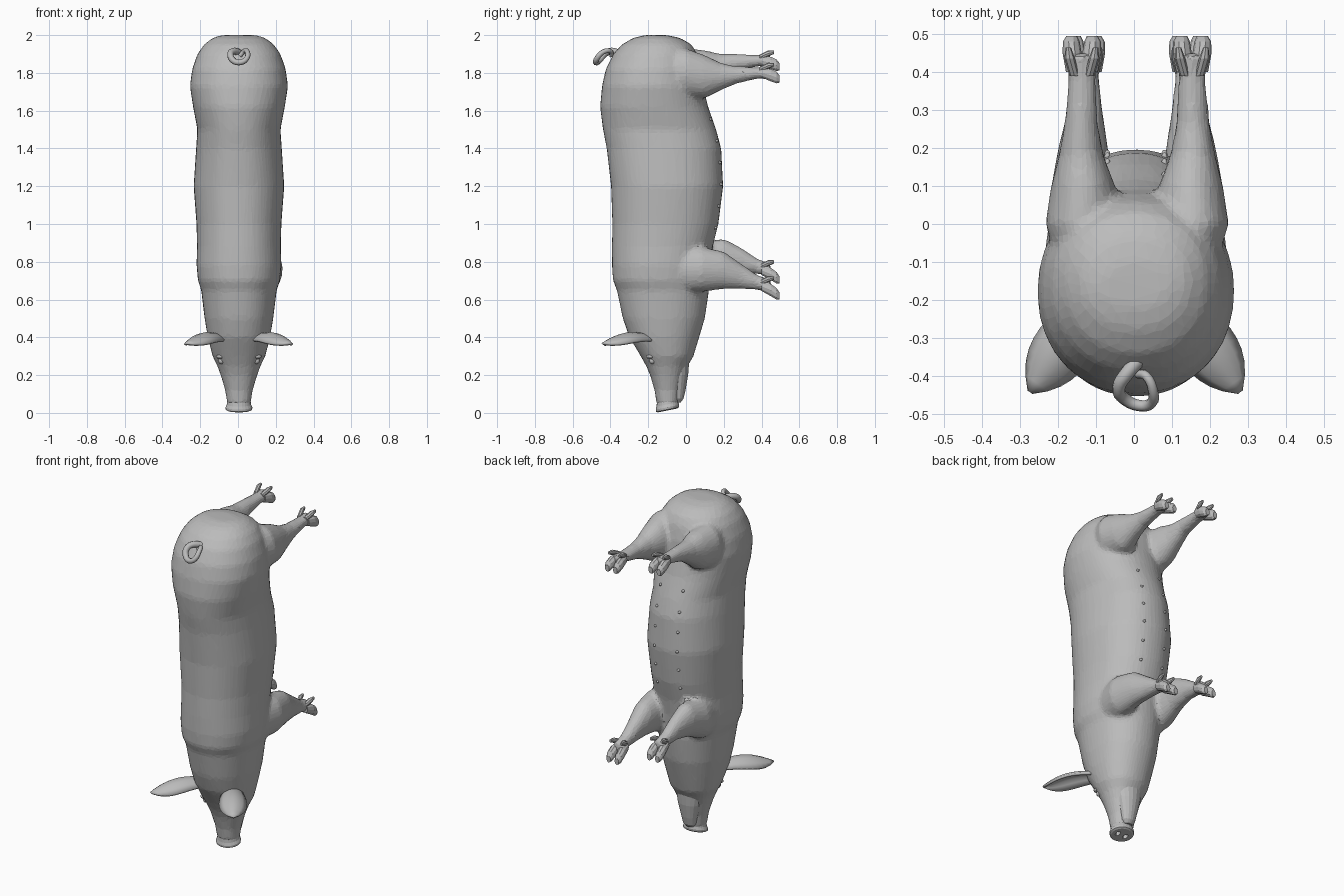
import bpy, bmesh, math
from mathutils import Vector

if "Cube" in bpy.data.objects:
    bpy.data.objects.remove(bpy.data.objects["Cube"])

skin = bpy.data.materials.new("grey skin")
skin.diffuse_color = (0.5, 0.5, 0.5, 1)
skin.use_nodes = True
skin.node_tree.nodes["Principled BSDF"].inputs["Base Color"].default_value = skin.diffuse_color


def loft(bm, rings, axis="z", n=28, power=2.0):
    """Skin rings of (centre, radius_x, other_radius) lying across the axis."""
    loops = []
    for c, ru, rv in rings:
        loop = []
        for i in range(n):
            a = 2 * math.pi * i / n
            u = math.copysign(abs(math.cos(a)) ** (2 / power), math.cos(a)) * ru
            v = math.copysign(abs(math.sin(a)) ** (2 / power), math.sin(a)) * rv
            off = Vector((u, v, 0)) if axis == "z" else Vector((u, 0, v))
            loop.append(bm.verts.new(Vector(c) + off))
        loops.append(loop)
    faces = [bm.faces.new(loops[0]), bm.faces.new(loops[-1])]
    for a, b in zip(loops, loops[1:]):
        for i in range(n):
            j = (i + 1) % n
            faces.append(bm.faces.new((a[i], a[j], b[j], b[i])))
    bmesh.ops.recalc_face_normals(bm, faces=faces)


def finish(bm, name, smooth=False):
    me = bpy.data.meshes.new(name)
    bm.to_mesh(me)
    bm.free()
    me.materials.append(skin)
    ob = bpy.data.objects.new(name, me)
    bpy.context.collection.objects.link(ob)
    for p in me.polygons:
        p.use_smooth = smooth
    return ob


def blob(name, loc, size, smooth=True):
    bm = bmesh.new()
    bmesh.ops.create_uvsphere(bm, u_segments=12, v_segments=8, radius=1)
    for v in bm.verts:
        v.co = Vector(loc) + Vector([a * b for a, b in zip(v.co, size)])
    return finish(bm, name, smooth)


# Trunk and head profile: height, back line, belly line, half width
TRUNK = [
    (2.0, -.22, -.10, .09), (1.985, -.28, -.03, .14), (1.95, -.34, .03, .185),
    (1.9, -.385, .06, .22), (1.82, -.425, .08, .248), (1.73, -.445, .09, .26),
    (1.62, -.455, .118, .243), (1.5, -.44, .16, .22), (1.4, -.42, .187, .227),
    (1.2, -.397, .197, .24), (1.0, -.39, .172, .225), (.88, -.392, .142, .222),
    (.78, -.392, .127, .225), (.7, -.387, .122, .217), (.65, -.366, .122, .2),
    (.5, -.335, .1, .182), (.4, -.3, .07, .165), (.3, -.24, .04, .14),
    (.25, -.212, .01, .115), (.2, -.19, -.01, .097), (.12, -.167, -.03, .073),
    (.04, -.155, -.04, .062)]

# Leg sections: x, y, z, radius in x, radius in z
HIND = [(.13, -.12, 1.8, .08, .12), (.15, 0, 1.80, .097, .13),
        (.147, .1, 1.78, .085, .115), (.152, .18, 1.78, .06, .075),
        (.152, .26, 1.788, .045, .048), (.15, .38, 1.80, .037, .031),
        (.15, .45, 1.80, .042, .035)]
FORE = [(.13, -.05, .76, .08, .12), (.15, .08, .76, .085, .12),
        (.147, .2, .755, .066, .1), (.142, .3, .72, .046, .065),
        (.14, .38, .69, .036, .04), (.14, .45, .67, .042, .035)]


def leg_centre(side, lift, x, y, z):
    """The left legs are swung a little towards the tail."""
    if side < 0:
        z += lift * min(1, max(0, y / .25))
        x -= .01
    return side * x + .003, y, z


# Body with all four legs, blended into one skin
bm = bmesh.new()
loft(bm, [((.005, (a + b) / 2, z), w, (b - a) / 2) for z, a, b, w in TRUNK],
     n=40, power=2.15)
for side in (-1, 1):
    for sections, lift in ((HIND, .065), (FORE, .085)):
        loft(bm, [(leg_centre(side, lift, x, y, z), rx, rz)
                  for x, y, z, rx, rz in sections], axis="y", n=20)
body = finish(bm, "body_and_legs")
rm = body.modifiers.new("blend", "REMESH")
rm.mode = "VOXEL"
rm.voxel_size = .013
sm = body.modifiers.new("soften", "SMOOTH")
sm.factor = .5
sm.iterations = 8
dc = body.modifiers.new("facets", "DECIMATE")
dc.ratio = .15

# Cloven hooves and dew claws
for side, sname in ((-1, "left"), (1, "right")):
    for sections, lift, drop, lname in ((HIND, .065, .025, "hind"),
                                        (FORE, .085, .04, "front")):
        x, y, z = leg_centre(side, lift, *sections[-1][:3])
        bm = bmesh.new()
        for s in (-1, 1):
            loft(bm, [((x + s * .02, .40, z), .022, .026),
                      ((x + s * .026, .45, z - drop * .5), .025, .034),
                      ((x + s * .028, .48, z - drop), .022, .032),
                      ((x + s * .027, .495, z - drop * 1.3), .014, .02)],
                 axis="y", n=10)
            loft(bm, [((x + s * .02, .39, z + .018), .013, .014),
                      ((x + s * .032, .435, z + .038), .014, .016),
                      ((x + s * .036, .465, z + .044), .007, .009)],
                 axis="y", n=8)
        finish(bm, f"{lname}_{sname}_hoof")

# Snout disc, tilted, with two nostril holes
bm = bmesh.new()
loft(bm, [((.005, -.098, z), rx, ry) for z, rx, ry in (
    (.08, .06, .055), (.045, .064, .058), (.03, .071, .062), (.018, .07, .06),
    (.013, .06, .052))], n=24)
for v in bm.verts:
    v.co.z += (v.co.y + .098) * .2
snout = finish(bm, "snout")
bm = bmesh.new()
for s in (-1, 1):
    loft(bm, [((.005 + s * .026, -.1, z), .013, .018) for z in (-.05, .035)], n=10)
cutter = finish(bm, "nostril_cutter")
cutter.hide_render = True
cutter.hide_viewport = True
cut = snout.modifiers.new("nostrils", "BOOLEAN")
cut.operation = "DIFFERENCE"
cut.object = cutter

# Lower jaw
bm = bmesh.new()
loft(bm, [((.005, y, z), rx, ry) for y, z, rx, ry in (
    (-.05, .30, .09, .07), (-.04, .2, .07, .052), (-.042, .12, .05, .04),
    (-.043, .075, .04, .03), (-.046, .055, .025, .018))], n=18)
finish(bm, "lower_jaw")

# Ears: cupped leaves opening towards the snout
for side, sname in ((-1, "left"), (1, "right")):
    bm = bmesh.new()
    rows = []
    for i in range(11):
        s = i / 10
        w = (.045 + .07 * s) * (1 - s ** 3) + .003
        row = []
        for j in range(7):
            t = (j - 3) / 3
            x = .10 + .175 * s + .81 * w * t
            y = -.20 - .24 * s + .59 * w * t
            z = .41 - .045 * s + .03 * math.sin(math.pi * s) - .6 * w * t * t
            row.append(bm.verts.new((side * x + .003, y, z)))
        rows.append(row)
    for a, b in zip(rows, rows[1:]):
        for j in range(6):
            bm.faces.new((a[j], a[j + 1], b[j + 1], b[j]))
    bmesh.ops.recalc_face_normals(bm, faces=bm.faces[:])
    ear = finish(bm, f"{sname}_ear", smooth=True)
    sol = ear.modifiers.new("thickness", "SOLIDIFY")
    sol.thickness = .014
    sol.offset = 0

    # Eye with a brow fold above it
    blob(f"{sname}_eye", (.005 + side * .093, -.178, .275), (.017, .017, .017))
    blob(f"{sname}_brow", (.005 + side * .095, -.188, .298), (.026, .022, .012))

# Curly tail
cu = bpy.data.curves.new("tail", "CURVE")
cu.dimensions = "3D"
cu.bevel_depth = .017
cu.bevel_resolution = 2
cu.resolution_u = 4
path = [(.02, -.35, 1.9), (-.02, -.395, 1.915), (-.04, -.43, 1.90),
        (-.025, -.46, 1.865), (.015, -.478, 1.856), (.045, -.472, 1.875),
        (.05, -.44, 1.91), (.032, -.40, 1.915), (.01, -.395, 1.89)]
sp = cu.splines.new("BEZIER")
sp.bezier_points.add(len(path) - 1)
for k, (p, co) in enumerate(zip(sp.bezier_points, path)):
    p.co = co
    p.handle_left_type = p.handle_right_type = "AUTO"
    p.radius = 1.15 - .06 * k
cu.use_fill_caps = True
cu.materials.append(skin)
bpy.context.collection.objects.link(bpy.data.objects.new("tail", cu))


# Teats in two rows along the belly
def belly(x, z):
    for (z1, a1, b1, w1), (z0, a0, b0, w0) in zip(TRUNK, TRUNK[1:]):
        if z0 <= z <= z1:
            f = (z - z0) / (z1 - z0)
            a, b, w = a0 + (a1 - a0) * f, b0 + (b1 - b0) * f, w0 + (w1 - w0) * f
            return (a + b) / 2 + (b - a) / 2 * math.sqrt(1 - (x / w) ** 2)


for k in range(6):
    for side in (-1, 1):
        x, z = side * .075, .98 + .115 * k
        blob(f"teat_{k}_{'left' if side < 0 else 'right'}",
             (x + .005, belly(x, z), z), (.008, .014, .008))
